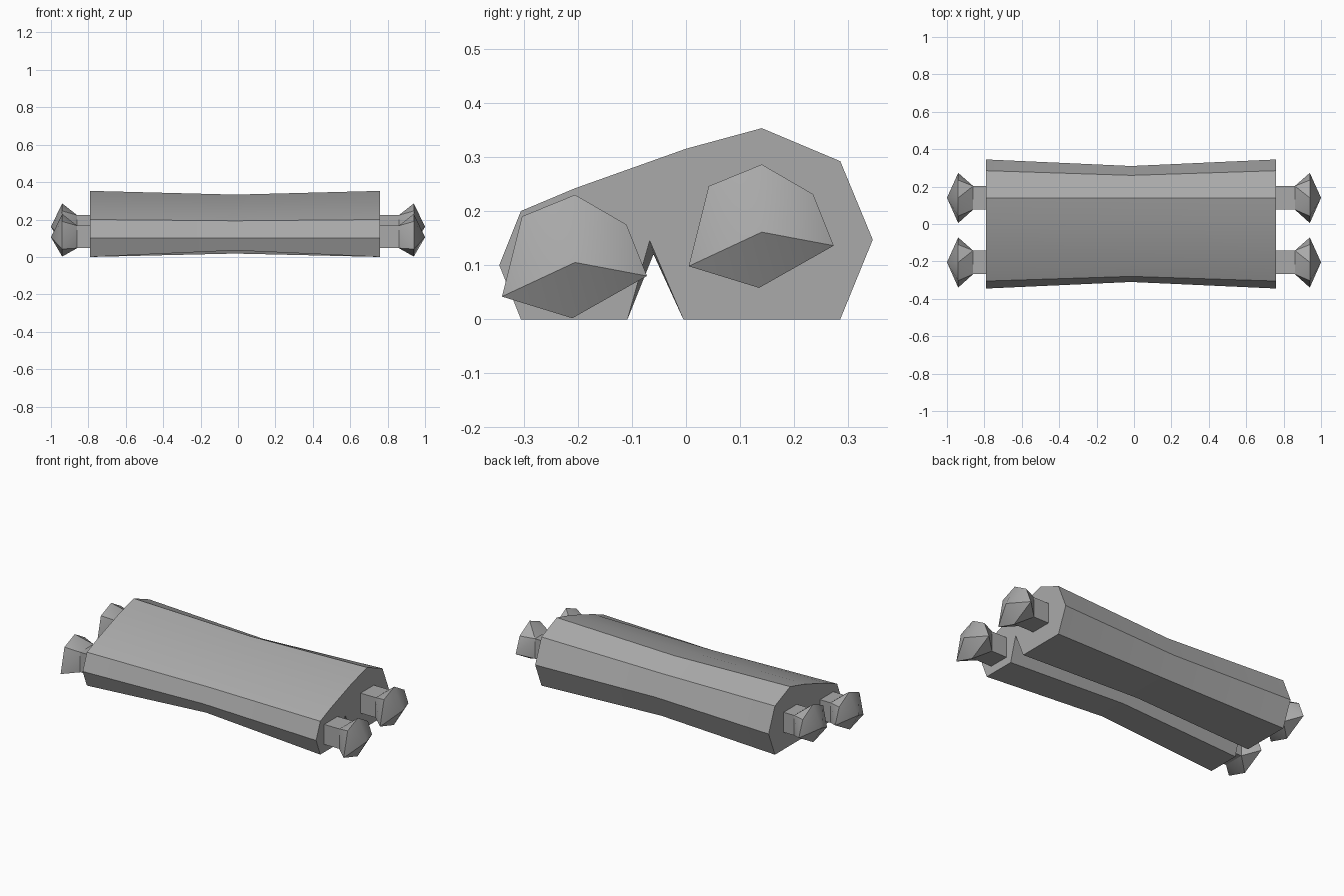
import bpy, bmesh, math

if "Cube" in bpy.data.objects:
    bpy.data.objects.remove(bpy.data.objects["Cube"])

grey = bpy.data.materials.new("mid grey")
grey.diffuse_color = (0.4, 0.4, 0.4, 1)
grey.use_nodes = True
grey.node_tree.nodes["Principled BSDF"].inputs["Base Color"].default_value = grey.diffuse_color


def finish(name, bm, smooth=True):
    bmesh.ops.recalc_face_normals(bm, faces=bm.faces)
    mesh = bpy.data.meshes.new(name)
    bm.to_mesh(mesh)
    bm.free()
    mesh.materials.append(grey)
    ob = bpy.data.objects.new(name, mesh)
    bpy.context.collection.objects.link(ob)
    if smooth:
        bpy.ops.object.select_all(action='DESELECT')
        ob.select_set(True)
        bpy.context.view_layer.objects.active = ob
        bpy.ops.object.shade_smooth_by_angle(angle=math.radians(30))
    return ob


# Body: two merged faceted rods, pinched at the middle (y, z sections)
end = [(-.345, .10), (-.305, .20), (-.205, .242), (0, .315), (.14, .353),
       (.285, .292), (.345, .147), (.285, 0), (-.005, 0), (-.067, .145),
       (-.108, 0), (-.305, 0)]
middle = [(-.31, .10), (-.28, .193), (-.203, .238), (0, .307), (.14, .333),
          (.26, .272), (.31, .147), (.26, .018), (.01, .018), (-.06, .12),
          (-.105, .035), (-.28, .035)]
bm = bmesh.new()
rings = [[bm.verts.new((x, y, z)) for y, z in sec]
         for x, sec in ((-.79, end), (-.015, middle), (.76, end))]
n = len(end)
for a, b in zip(rings, rings[1:]):
    for i in range(n):
        j = (i + 1) % n
        bm.faces.new((a[i], a[j], b[j], b[i]))
bm.faces.new(rings[0])
bm.faces.new(rings[-1])
finish("paired_rod_body", bm)

# Knobs: square neck flaring to an uneven hexagon with a shallow point
hexagon = [(-.135, -.065), (-.098, .083), (0, .123), (.095, .068),
           (.133, -.027), (-.005, -.105)]
square = [(-.063, -.06), (.063, -.06), (.063, .06), (-.063, .06)]
for label, cy, cz in (("front", -.205, .107), ("back", .14, .163)):
    for side, s in (("left", -1), ("right", 1)):
        bm = bmesh.new()
        pts = [(.86, y, z) for y, z in square] + \
              [(.94, y, z) for y, z in hexagon] + [(1.0, 0, -.002)]
        vs = [bm.verts.new((s * x, cy + y, cz + z)) for x, y, z in pts]
        bmesh.ops.convex_hull(bm, input=vs)
        finish(f"{label}_{side}_knob", bm)

        bm = bmesh.new()
        a, b = [[bm.verts.new((s * x, cy + y, cz + z)) for y, z in square]
                for x in (.74, .862)]
        for i in range(4):
            j = (i + 1) % 4
            bm.faces.new((a[i], a[j], b[j], b[i]))
        bm.faces.new(a)
        bm.faces.new(b)
        finish(f"{label}_{side}_neck", bm, False)
